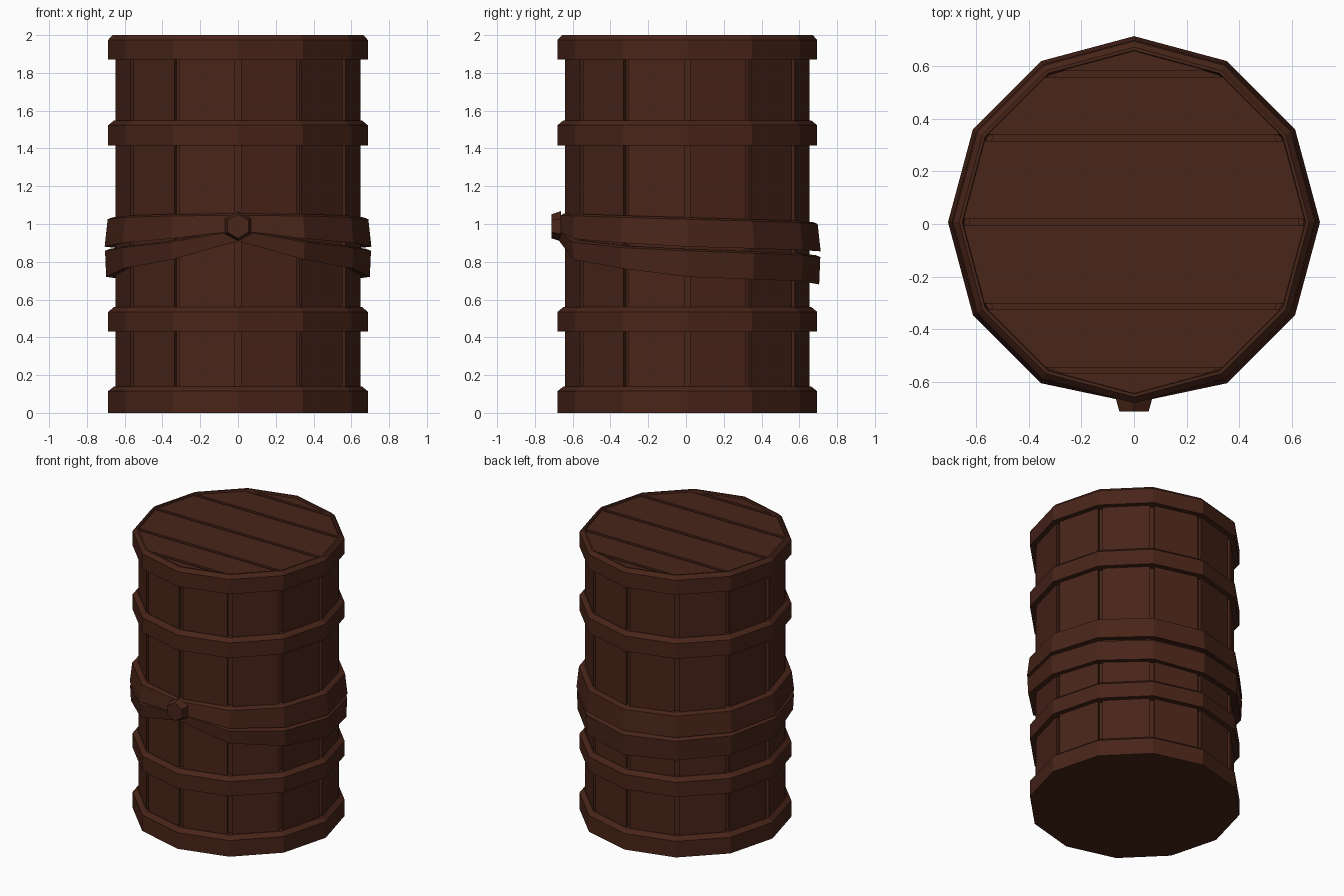
import bpy, bmesh
from math import sin, cos, pi, radians
from mathutils import Matrix

if "Cube" in bpy.data.objects:
    bpy.data.objects.remove(bpy.data.objects["Cube"])

N = 12
CY = 0.007          # barrel axis sits slightly back because of the front knot

wood = bpy.data.materials.new("dark_wood")
wood.diffuse_color = (0.065, 0.018, 0.0095, 1)
wood.use_nodes = True
wood.node_tree.nodes["Principled BSDF"].inputs["Base Color"].default_value = wood.diffuse_color


def finish(name, bm):
    bmesh.ops.recalc_face_normals(bm, faces=bm.faces)
    me = bpy.data.meshes.new(name)
    bm.to_mesh(me)
    bm.free()
    me.materials.append(wood)
    ob = bpy.data.objects.new(name, me)
    bpy.context.collection.objects.link(ob)
    return ob


def corner(i, r):
    # corner 0 is at the front (-y), corner 6 at the back
    a = 2 * pi * i / N
    return r * sin(a), CY - r * cos(a)


def band(name, section):
    """Closed hoop; section(i) gives the (radius, z) outline at corner i."""
    bm = bmesh.new()
    rows = [[bm.verts.new((*corner(i, r), z)) for r, z in section(i)] for i in range(N)]
    m = len(rows[0])
    for i in range(N):
        a, b = rows[i], rows[(i + 1) % N]
        for j in range(m):
            k = (j + 1) % m
            bm.faces.new((a[j], b[j], b[k], a[k]))
    return finish(name, bm)


def prism(bm, pts, z0, z1):
    lo = [bm.verts.new((x, y, z0)) for x, y in pts]
    hi = [bm.verts.new((x, y, z1)) for x, y in pts]
    bm.faces.new(lo[::-1])
    bm.faces.new(hi)
    for i in range(len(pts)):
        j = (i + 1) % len(pts)
        bm.faces.new((lo[i], lo[j], hi[j], hi[i]))


# stave body with a narrow groove at every corner
pts = []
R, half = 0.652, 0.016
for i in range(N):
    px, py = corner(i, R)
    for s in (-1, 1):
        qx, qy = corner(i + s, R)
        f = half / (2 * R * sin(pi / N))
        edge = (px + (qx - px) * f, py + (qy - py) * f)
        deep = (edge[0] * 0.965, CY + (edge[1] - CY) * 0.965)
        pts += [edge, deep] if s < 0 else [deep, edge]
bm = bmesh.new()
prism(bm, pts, 0.02, 1.962)
finish("stave_body", bm)

# hoops with a chamfered upper edge
for name, z0, z1 in (("lower_hoop", 0.43, 0.56), ("upper_hoop", 1.415, 1.548)):
    band(name, lambda i: [(0.62, z0), (0.687, z0), (0.687, z1 - 0.025),
                          (0.657, z1), (0.62, z1)])
band("top_rim", lambda i: [(0.62, 1.87), (0.687, 1.87), (0.687, 1.975),
                           (0.664, 2.0), (0.652, 2.0), (0.645, 1.955), (0.62, 1.955)])

# solid base
bm = bmesh.new()
prism(bm, [corner(i, 0.687) for i in range(N)], 0, 0.115)
top = max(bm.faces, key=lambda f: f.calc_center_median().z)
ext = bmesh.ops.extrude_face_region(bm, geom=[top])["geom"]
bmesh.ops.delete(bm, geom=[top], context="FACES_ONLY")
for v in ext:
    if isinstance(v, bmesh.types.BMVert):
        v.co.z = 0.14
        v.co.x *= 0.955
        v.co.y = CY + (v.co.y - CY) * 0.955
finish("base_rim", bm)

# lid planks, cut out of the lid polygon with gaps between them
cuts = [-0.80, -0.563, -0.32, 0.0, 0.32, 0.563, 0.80]
for n, (a, b) in enumerate(zip(cuts, cuts[1:])):
    bm = bmesh.new()
    prism(bm, [corner(i, 0.65) for i in range(N)], 1.955, 1.986)
    for y, d in ((a + 0.012, -1), (b - 0.012, 1)):
        bmesh.ops.bisect_plane(bm, geom=bm.verts[:] + bm.edges[:] + bm.faces[:],
                               plane_co=(0, CY + y, 0), plane_no=(0, d, 0),
                               clear_outer=True)
        rim = [e for e in bm.edges if e.is_boundary]
        if rim:
            bmesh.ops.holes_fill(bm, edges=rim)
    finish(f"lid_plank_{n + 1}", bm)

# two wrapped straps that sag to the back; lists run front to back
up_top = [1.055, 1.053, 1.045, 1.035, 1.025, 1.018, 1.01]
up_bot = [0.965, 0.922, 0.90, 0.88, 0.87, 0.862, 0.855]
lo_top = [0.975, 0.915, 0.885, 0.868, 0.855, 0.845, 0.835]
lo_bot = [0.91, 0.812, 0.765, 0.72, 0.707, 0.697, 0.68]


def strap(name, tops, bots, r_top, r_bot):
    def section(i):
        k = min(i, N - i)
        pinch = 0.02 if k == 0 else 0
        t, b = tops[k], bots[k]
        return [(0.62, b + 0.015), (r_bot - pinch, b), (r_top - pinch, t - 0.01),
                (r_top - 0.025 - pinch * 0.5, t), (0.62, t)]
    band(name, section)


strap("upper_strap", up_top, up_bot, 0.69, 0.706)
strap("lower_strap", lo_top, lo_bot, 0.704, 0.698)

# six-sided knot at the front
bm = bmesh.new()
bmesh.ops.create_cone(bm, cap_ends=True, segments=6, radius1=0.08, radius2=0.064, depth=0.05,
                      matrix=Matrix.Translation((0, -0.687, 0.988)) @ Matrix.Rotation(radians(90), 4, "X"))
zs = [v.co.z for v in bm.verts]
if max(zs) - min(zs) < 0.15:      # keep a corner pointing up
    bmesh.ops.rotate(bm, verts=bm.verts, cent=(0, -0.687, 0.988),
                     matrix=Matrix.Rotation(radians(30), 3, "Y"))
finish("strap_knot", bm)
